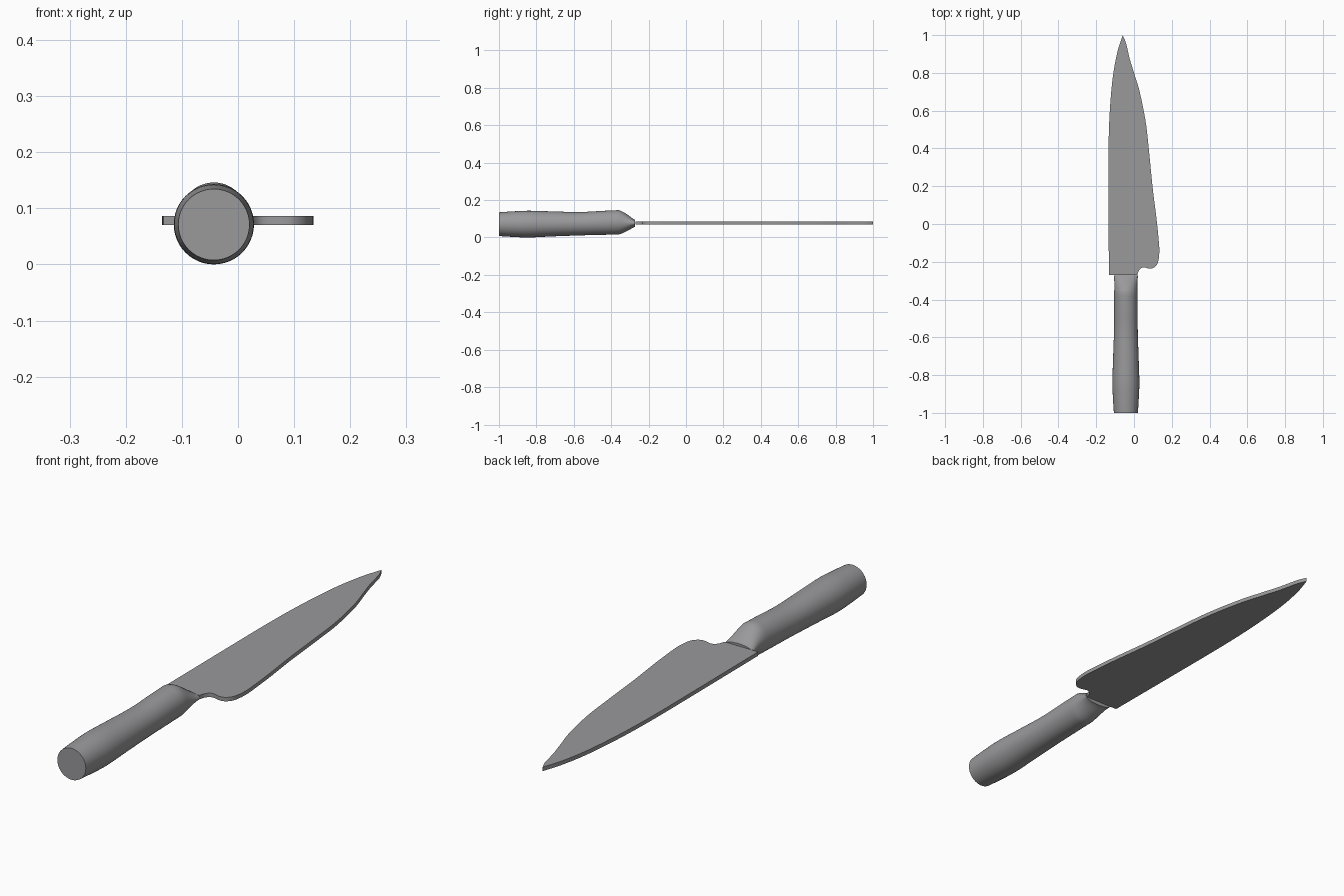
import bpy, bmesh, math
from mathutils import Vector

if "Cube" in bpy.data.objects:
    bpy.data.objects.remove(bpy.data.objects["Cube"])

steel = bpy.data.materials.new("grey")
steel.diffuse_color = (0.32, 0.32, 0.33, 1)
steel.use_nodes = True
steel.node_tree.nodes["Principled BSDF"].inputs["Base Color"].default_value = steel.diffuse_color


def spline(points, steps=6):
    """Catmull-Rom curve through points of any dimension."""
    p = [Vector(q) for q in points]
    p = [2 * p[0] - p[1]] + p + [2 * p[-1] - p[-2]]
    out = []
    for a, b, c, d in zip(p, p[1:], p[2:], p[3:]):
        for i in range(steps):
            t = i / steps
            out.append(0.5 * (2 * b + (c - a) * t + (2 * a - 5 * b + 4 * c - d) * t * t
                              + (3 * b - a - 3 * c + d) * t ** 3))
    return out + [p[-2]]


def finish(name, bm):
    bmesh.ops.recalc_face_normals(bm, faces=bm.faces[:])
    mesh = bpy.data.meshes.new(name)
    bm.to_mesh(mesh)
    bm.free()
    mesh.materials.append(steel)
    obj = bpy.data.objects.new(name, mesh)
    bpy.context.collection.objects.link(obj)
    bpy.ops.object.select_all(action='DESELECT')
    obj.select_set(True)
    bpy.context.view_layer.objects.active = obj
    bpy.ops.object.shade_smooth_by_angle(angle=math.radians(35))
    return obj


# blade: spine, then cutting edge with the rounded heel, as a flat plate
spine = [(-0.133, -0.27), (-0.135, 0.13), (-0.135, 0.4), (-0.128, 0.6),
         (-0.112, 0.78), (-0.088, 0.91), (-0.06, 1.0)]
edge = [(-0.06, 1.0), (-0.043, 0.96), (-0.024, 0.88), (0.0, 0.80), (0.03, 0.70),
        (0.062, 0.54), (0.08, 0.38), (0.099, 0.19), (0.119, 0.03), (0.131, -0.09),
        (0.134, -0.15), (0.126, -0.205), (0.105, -0.231), (0.08, -0.236),
        (0.055, -0.23), (0.037, -0.234), (0.024, -0.25), (0.018, -0.27)]
outline = spline(spine) + spline(edge)[1:]
bm = bmesh.new()
face = bm.faces.new([bm.verts.new((p[0], p[1], 0.07)) for p in outline])
ext = bmesh.ops.extrude_face_region(bm, geom=[face])
bmesh.ops.translate(bm, vec=(0, 0, 0.016),
                    verts=[v for v in ext["geom"] if isinstance(v, bmesh.types.BMVert)])
finish("blade", bm)

# handle: lofted ellipses (y, centre z, radius x, radius z), flattened at the neck
grip = [(-1.0, 0.071, 0.0635, 0.0635), (-0.93, 0.0712, 0.068, 0.068),
        (-0.84, 0.0715, 0.0715, 0.0715), (-0.72, 0.0725, 0.068, 0.067),
        (-0.57, 0.0735, 0.063, 0.0625), (-0.45, 0.078, 0.0625, 0.064),
        (-0.36, 0.081, 0.062, 0.065)]
neck = [(-0.36, 0.081, 0.062, 0.065), (-0.34, 0.0805, 0.061, 0.058),
        (-0.31, 0.0785, 0.061, 0.0415), (-0.285, 0.0765, 0.063, 0.025),
        (-0.272, 0.0755, 0.064, 0.019)]
SIDES = 48
bm = bmesh.new()
rings = []
for y, z, rx, rz in spline(grip, 4) + spline(neck, 3)[1:]:
    rings.append([bm.verts.new((-0.043 + rx * math.cos(a), y, z + rz * math.sin(a)))
                  for a in (2 * math.pi * i / SIDES for i in range(SIDES))])
for r, s in zip(rings, rings[1:]):
    for i in range(SIDES):
        j = (i + 1) % SIDES
        bm.faces.new((r[i], r[j], s[j], s[i]))
bm.faces.new(rings[0])
bm.faces.new(rings[-1])
finish("handle", bm)
